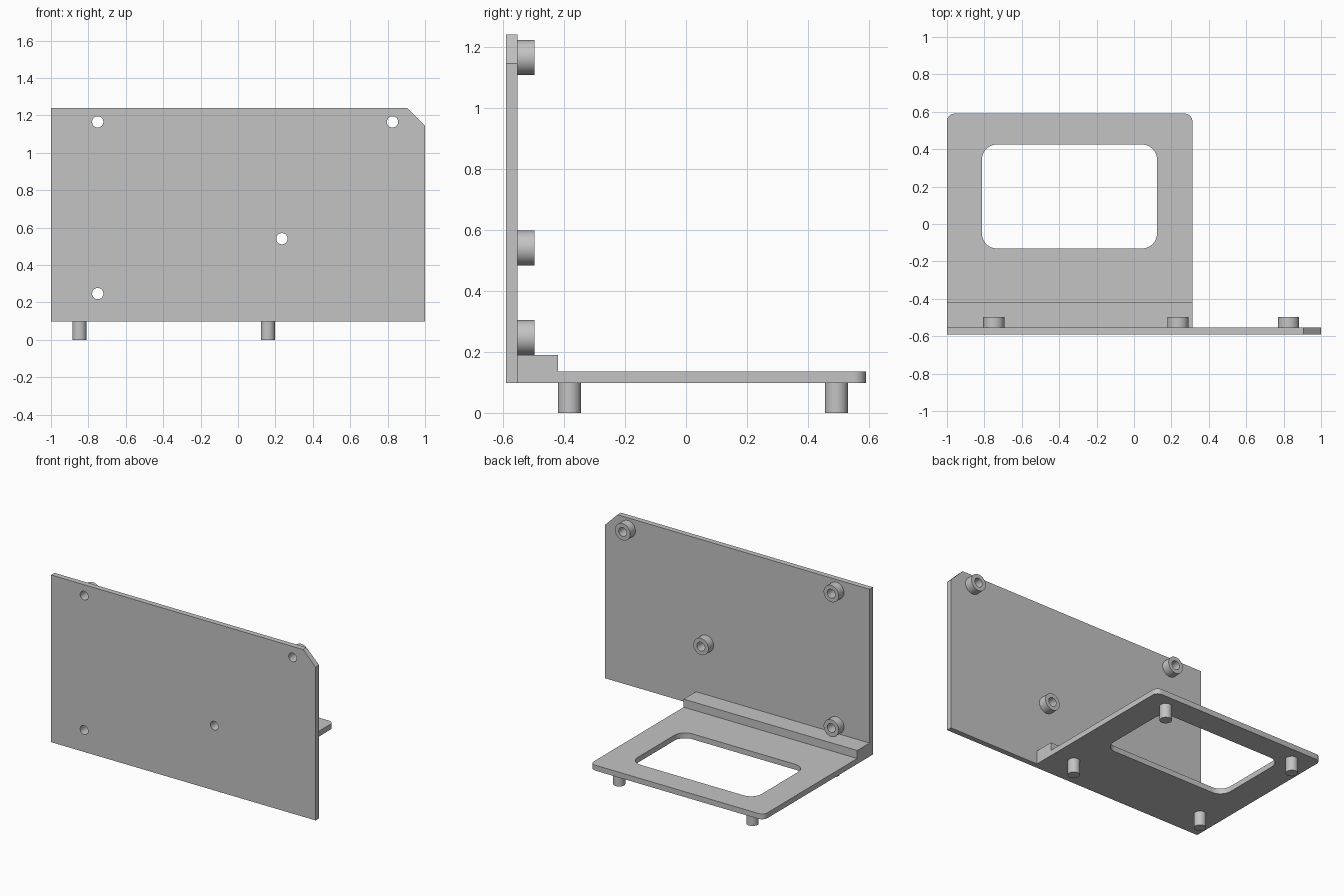
import bpy, bmesh, math

cube = bpy.data.objects.get("Cube")
if cube:
    bpy.data.objects.remove(cube, do_unlink=True)

grey = bpy.data.materials.new("plain grey")
grey.use_nodes = True
colour = (0.55, 0.55, 0.55, 1)
grey.diffuse_color = colour
grey.node_tree.nodes["Principled BSDF"].inputs["Base Color"].default_value = colour


def circle(cx, cy, r, n=48):
    return [(cx + r * math.cos(math.tau * i / n), cy + r * math.sin(math.tau * i / n))
            for i in range(n)]


def rounded_rect(x0, x1, y0, y1, radii, n=8):
    """Rectangle loop; radii run anticlockwise from the lower left corner."""
    corners = [(x0, y0, 1, 1), (x1, y0, -1, 1), (x1, y1, -1, -1), (x0, y1, 1, -1)]
    loop = []
    for k, ((x, y, sx, sy), r) in enumerate(zip(corners, radii)):
        if r == 0:
            loop.append((x, y))
            continue
        for i in range(n + 1):
            a = math.pi + (k + i / n) * math.pi / 2
            loop.append((x + sx * r + r * math.cos(a), y + sy * r + r * math.sin(a)))
    return loop


def extrude(name, loops, start, end, axis="Z"):
    """Fill an outline with holes and extrude it along Z, or along Y for upright parts."""
    bm = bmesh.new()
    edges = []
    for loop in loops:
        verts = [bm.verts.new((u, v, start)) for u, v in loop]
        edges += [bm.edges.new((verts[i - 1], verts[i])) for i in range(len(verts))]
    bmesh.ops.triangle_fill(bm, use_beauty=True, edges=edges, normal=(0, 0, 1))
    result = bmesh.ops.extrude_face_region(bm, geom=bm.faces[:], use_keep_orig=True)
    for v in result["geom"]:
        if isinstance(v, bmesh.types.BMVert):
            v.co.z = end
    if axis == "Y":
        for v in bm.verts:
            v.co.y, v.co.z = v.co.z, v.co.y
    bmesh.ops.recalc_face_normals(bm, faces=bm.faces[:])
    mesh = bpy.data.meshes.new(name)
    bm.to_mesh(mesh)
    bm.free()
    mesh.materials.append(grey)
    obj = bpy.data.objects.new(name, mesh)
    bpy.context.collection.objects.link(obj)
    bpy.ops.object.select_all(action="DESELECT")
    obj.select_set(True)
    bpy.context.view_layer.objects.active = obj
    bpy.ops.object.shade_smooth_by_angle(angle=math.radians(30))
    return obj


FRONT, BACK = -0.59, -0.553      # upright panel faces
LOW, SHELF_TOP = 0.098, 0.135    # shelf faces
RIGHT, LEFT = -1.0, 0.312        # shelf sides
holes = [(-0.75, 1.165), (0.826, 1.165), (0.235, 0.54), (-0.75, 0.247)]

# Upright panel with one clipped corner and screw holes
outline = [(-1, LOW), (1, LOW), (1, 1.145), (0.905, 1.24), (-1, 1.24)]
extrude("upright_panel", [outline] + [circle(x, z, 0.03) for x, z in holes], FRONT, BACK, "Y")

# Hollow standoffs on the back of the panel
for i, (x, z) in enumerate(holes, 1):
    extrude(f"standoff_{i}", [circle(x, z, 0.057), circle(x, z, 0.03)], BACK, -0.496, "Y")

# Shelf with a rounded window
extrude("shelf", [rounded_rect(RIGHT, LEFT, BACK, 0.59, (0, 0, 0.04, 0.04)),
                  rounded_rect(-0.813, 0.123, -0.131, 0.425, (0.08,) * 4)], LOW, SHELF_TOP)

# Stiffening rail along the joint
extrude("joint_rail", [rounded_rect(RIGHT, LEFT, BACK, -0.42, (0,) * 4)], SHELF_TOP, 0.19)

# Pegs under the shelf
for side, x in (("right", -0.848), ("left", 0.16)):
    for end, y in (("front", -0.382), ("back", 0.493)):
        extrude(f"{end}_{side}_peg", [circle(x, y, 0.038)], 0, LOW)
